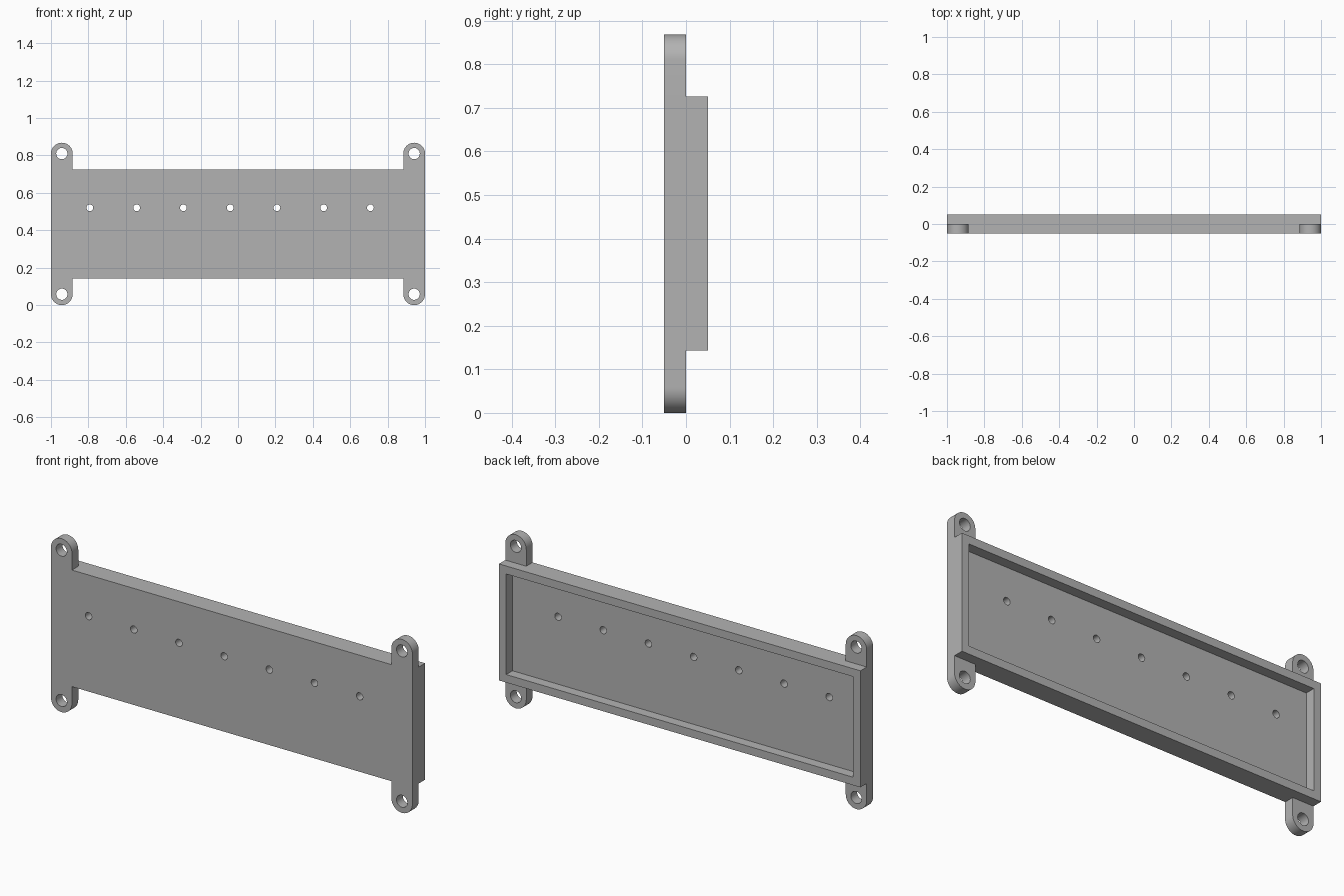
import bpy, bmesh, math
from mathutils import Vector

cube = bpy.data.objects.get("Cube")
if cube:
    bpy.data.objects.remove(cube, do_unlink=True)

WIDTH, HEIGHT = 2.0, 0.868
BOTTOM, TOP = 0.143, 0.726
FRONT, MIDDLE, BACK = -0.05, 0.0, 0.05
RIM = 0.04
TAB_R, BOLT_R, PIN_R = 0.058, 0.03, 0.018
TAB_X = WIDTH / 2 - TAB_R

grey = bpy.data.materials.new("grey_plastic")
grey.use_nodes = True
colour = (0.45, 0.45, 0.45, 1)
grey.diffuse_color = colour
grey.node_tree.nodes["Principled BSDF"].inputs["Base Color"].default_value = colour


def arc(x, z, r, start, end, steps):
    angles = [start + (end - start) * i / steps for i in range(steps + 1)]
    return [(x + r * math.cos(a), z + r * math.sin(a)) for a in angles]


def circle(x, z, r):
    return arc(x, z, r, 0, math.tau, 32)[:-1]


def rect(x0, x1, z0, z1):
    return [(x0, z0), (x1, z0), (x1, z1), (x0, z1)]


def prism(name, outline, y0, y1):
    """Extrude an x-z outline from y0 to y1."""
    bm = bmesh.new()
    face = bm.faces.new([bm.verts.new((x, y0, z)) for x, z in outline])
    moved = bmesh.ops.extrude_face_region(bm, geom=[face])["geom"]
    verts = [v for v in moved if isinstance(v, bmesh.types.BMVert)]
    bmesh.ops.translate(bm, verts=verts, vec=Vector((0, y1 - y0, 0)))
    bmesh.ops.recalc_face_normals(bm, faces=bm.faces)
    mesh = bpy.data.meshes.new(name)
    bm.to_mesh(mesh)
    bm.free()
    mesh.materials.append(grey)
    obj = bpy.data.objects.new(name, mesh)
    bpy.context.collection.objects.link(obj)
    return obj


def combine(target, tool, operation):
    """Apply a boolean and remove the tool."""
    bpy.context.view_layer.objects.active = target
    mod = target.modifiers.new("combine", "BOOLEAN")
    mod.operation, mod.solver, mod.object = operation, "EXACT", tool
    bpy.ops.object.modifier_apply(modifier=mod.name)
    bpy.data.objects.remove(tool, do_unlink=True)


# Main panel
panel = prism("mounting_panel", rect(-WIDTH / 2, WIDTH / 2, BOTTOM, TOP), FRONT, BACK)

# Round-ended straps forming the four mounting tabs
for side in (-1, 1):
    x = side * TAB_X
    strap = (arc(x, HEIGHT - TAB_R, TAB_R, 0, math.pi, 24)
             + arc(x, TAB_R, TAB_R, math.pi, math.tau, 24))
    combine(panel, prism("tab_strap", strap, FRONT, MIDDLE), "UNION")

# Rear recess inside the rim
pocket = rect(-WIDTH / 2 + RIM, WIDTH / 2 - RIM, BOTTOM + RIM, TOP - RIM)
combine(panel, prism("recess_cutter", pocket, MIDDLE, BACK + 0.1), "DIFFERENCE")

# Bolt holes in the tabs and the row of small holes
holes = [(s * TAB_X, z, BOLT_R) for s in (-1, 1) for z in (TAB_R, HEIGHT - TAB_R)]
holes += [(-0.792 + 0.25 * i, 0.52, PIN_R) for i in range(7)]
for x, z, r in holes:
    combine(panel, prism("hole_cutter", circle(x, z, r), FRONT - 0.1, BACK + 0.1), "DIFFERENCE")

# Smooth round walls, crisp edges
bpy.ops.object.select_all(action="DESELECT")
panel.select_set(True)
bpy.context.view_layer.objects.active = panel
bpy.ops.object.shade_smooth_by_angle(angle=math.radians(30))
